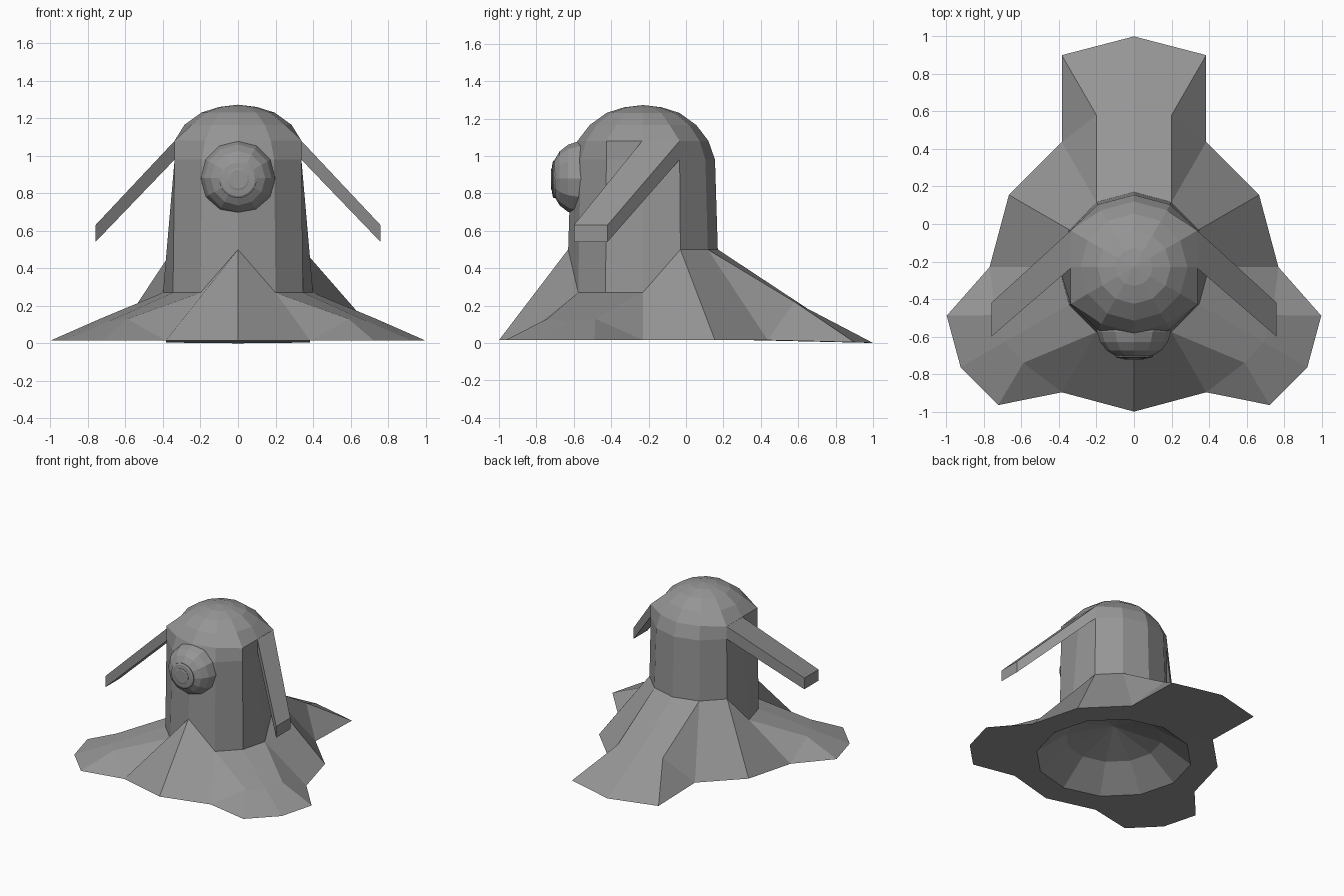
import bpy, bmesh
from math import sin, cos, radians, pi

if "Cube" in bpy.data.objects:
    bpy.data.objects.remove(bpy.data.objects["Cube"])

CY = -0.23  # y of the body axis
GREY = bpy.data.materials.new("dark_grey")
GREY.diffuse_color = (.3, .3, .3, 1)
GREY.use_nodes = True
GREY.node_tree.nodes["Principled BSDF"].inputs["Base Color"].default_value = GREY.diffuse_color


def finish(name, bm):
    bmesh.ops.recalc_face_normals(bm, faces=bm.faces)
    me = bpy.data.meshes.new(name)
    bm.to_mesh(me)
    bm.free()
    me.materials.append(GREY)
    ob = bpy.data.objects.new(name, me)
    bpy.context.collection.objects.link(ob)
    return ob


def local(bm, k, along, across, z):
    """Vertex in the frame of the spoke at k * 30 degrees."""
    a = radians(30 * k)
    return bm.verts.new((along * cos(a) - across * sin(a),
                         CY + along * sin(a) + across * cos(a), z))


def ring(bm, r, z):
    return [local(bm, k, r, 0, z) for k in range(12)]


def bridge(bm, a, b):
    n = len(a)
    for i in range(n):
        j = (i + 1) % n
        bm.faces.new((a[i], a[j], b[j], b[i]))


def fan(bm, a, tip):
    for i in range(len(a)):
        bm.faces.new((a[i], a[(i + 1) % len(a)], tip))


# Body: column, dome and flared skirt with three lobes
bm = bmesh.new()
top_z = [.27, .5, .5, .5, .5, .5, .27, .27, .27, .5, .27, .27]
T = [local(bm, k, .4, 0, z) for k, z in enumerate(top_z)]

# column and dome, flattened at the sides where the arms attach
prev = T
for r, z in [(.385, .98), (.35, 1.08), (.285, 1.165), (.195, 1.23), (.1, 1.26)]:
    cur = ring(bm, r, z)
    for k, v in enumerate(cur):
        if z < 1.1 and k in (0, 1, 5, 6, 7, 11):
            v.co.x = .338 if v.co.x > 0 else -.338
            v.co.y = CY + .196 * round(2 * sin(radians(30 * k)))
    bridge(bm, prev, cur)
    prev = cur
fan(bm, prev, bm.verts.new((0, CY, 1.272)))

# skirt between the lobes
B = {k: local(bm, k, .77, 0, .015) for k in range(12) if k not in (3, 7, 11)}
H = ring(bm, .57, .015)
for k in (0, 1, 4, 5, 8, 9):
    j = k + 1
    bm.faces.new((T[j], T[k], B[k], B[j]))
    bm.faces.new((B[k], B[j], H[j], H[k]))

# lobes: (mid side, mid centre, tip side, tip centre) as along, across, z
FOOT = ((.766, .147, .13), (.80, 0, .115), (.994, .275, .015), (1.067, 0, .015))
TAIL = ((.81, .2, .22), (.885, 0, .18), (1.13, .385, .004), (1.23, 0, 0))
for c, (ms, mc, os, oc) in ((3, TAIL), (7, FOOT), (11, FOOT)):
    MC, OC = local(bm, c, *mc), local(bm, c, *oc)
    for s in (-1, 1):
        e = (c + s) % 12
        M = local(bm, c, ms[0], s * ms[1], ms[2])
        O = local(bm, c, os[0], s * os[1], os[2])
        bm.faces.new((T[e], T[c], MC, M))
        bm.faces.new((M, MC, OC, O))
        bm.faces.new((B[e], T[e], M))
        bm.faces.new((B[e], M, O))
        bm.faces.new((H[e], H[c], OC, O, B[e]))

# hollow underside
H2 = ring(bm, .35, .18)
bridge(bm, H, H2)
fan(bm, H2, bm.verts.new((0, CY, .28)))
finish("body", bm)

# Arms: slanted bars, mirrored
for side, s in (("right", 1), ("left", -1)):
    bm = bmesh.new()
    ends = []
    for x, y0, y1, z0, z1 in ((.337, -.034, -.235, .98, 1.08), (.76, -.42, -.6, .54, .63)):
        ends.append([bm.verts.new((s * x, y, z))
                     for y, z in ((y0, z0), (y1, z0), (y1, z1), (y0, z1))])
    bridge(bm, *ends)
    for e in ends:
        bm.faces.new(e)
    finish(side + "_arm", bm)


def lathe(name, profile, n, z):
    """Revolve (radius, y) points about the y direction at height z."""
    bm = bmesh.new()
    rings = [[bm.verts.new((r * sin(2 * pi * i / n), y, z + r * cos(2 * pi * i / n)))
              for i in range(n)] for r, y in profile]
    for a, b in zip(rings, rings[1:]):
        bridge(bm, a, b)
    bm.faces.new(rings[0])
    bm.faces.new(rings[-1])
    return finish(name, bm)


# Eye: faceted dome with a round iris and pupil
lathe("eye", [(.2, -.54), (.198, -.575), (.18, -.63), (.145, -.675), (.1, -.702), (.05, -.712)], 12, .88)
lathe("iris", [(.1, -.69), (.1, -.708), (.09, -.714), (.06, -.717)], 24, .875)
lathe("pupil", [(.06, -.70), (.06, -.719), (.05, -.722)], 24, .875)
